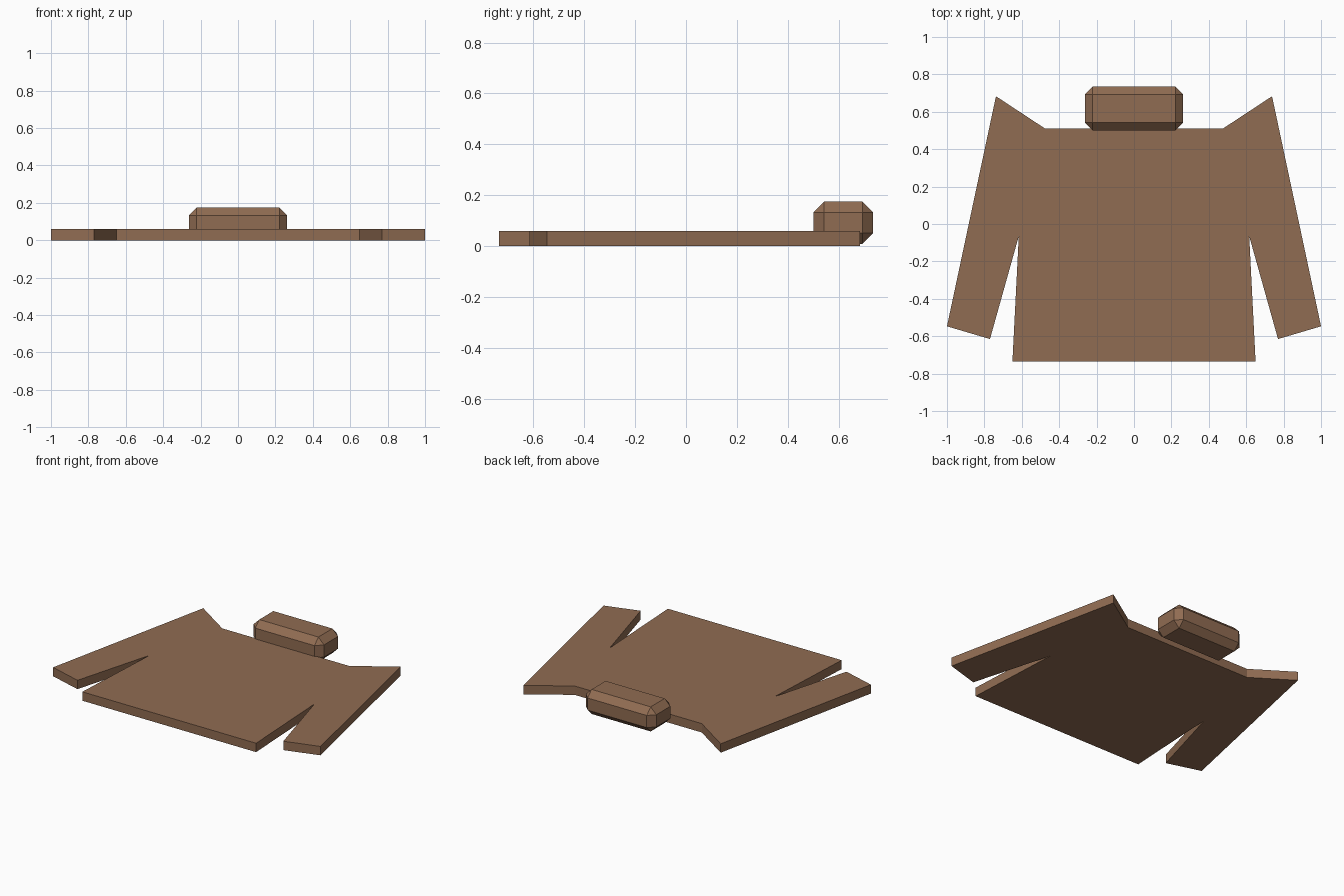
import bpy, bmesh

cube = bpy.data.objects.get("Cube")
if cube:
    bpy.data.objects.remove(cube, do_unlink=True)

# Single brown cloth colour
brown = bpy.data.materials.new("brown_cloth")
brown.use_nodes = True
colour = (0.28, 0.15, 0.085, 1)
brown.diffuse_color = colour
brown.node_tree.nodes["Principled BSDF"].inputs["Base Color"].default_value = colour


def add_object(name, bm):
    bmesh.ops.recalc_face_normals(bm, faces=bm.faces)
    mesh = bpy.data.meshes.new(name)
    bm.to_mesh(mesh)
    bm.free()
    mesh.materials.append(brown)
    obj = bpy.data.objects.new(name, mesh)
    bpy.context.collection.objects.link(obj)
    return obj


# Flat garment: mirrored outline with sleeves, extruded to a slab
thickness = 0.06
half = [(0.475, 0.51), (0.738, 0.683), (1.0, -0.547),
        (0.77, -0.615), (0.616, -0.065), (0.65, -0.735)]
outline = half + [(-x, y) for x, y in reversed(half)]
bm = bmesh.new()
base = bm.faces.new([bm.verts.new((x, y, 0)) for x, y in outline])
top = bmesh.ops.extrude_face_region(bm, geom=[base], use_keep_orig=True)["geom"]
bmesh.ops.translate(bm, vec=(0, 0, thickness),
                    verts=[g for g in top if isinstance(g, bmesh.types.BMVert)])
add_object("garment_body", bm)

# Chamfered collar block at the neck
bm = bmesh.new()
bmesh.ops.create_cube(bm, size=1)
bmesh.ops.scale(bm, vec=(0.526, 0.234, 0.166), verts=bm.verts)
bmesh.ops.translate(bm, vec=(0, 0.618, 0.092), verts=bm.verts)
collar = add_object("collar", bm)
chamfer = collar.modifiers.new("chamfer", "BEVEL")
chamfer.width = 0.042
chamfer.segments = 1
